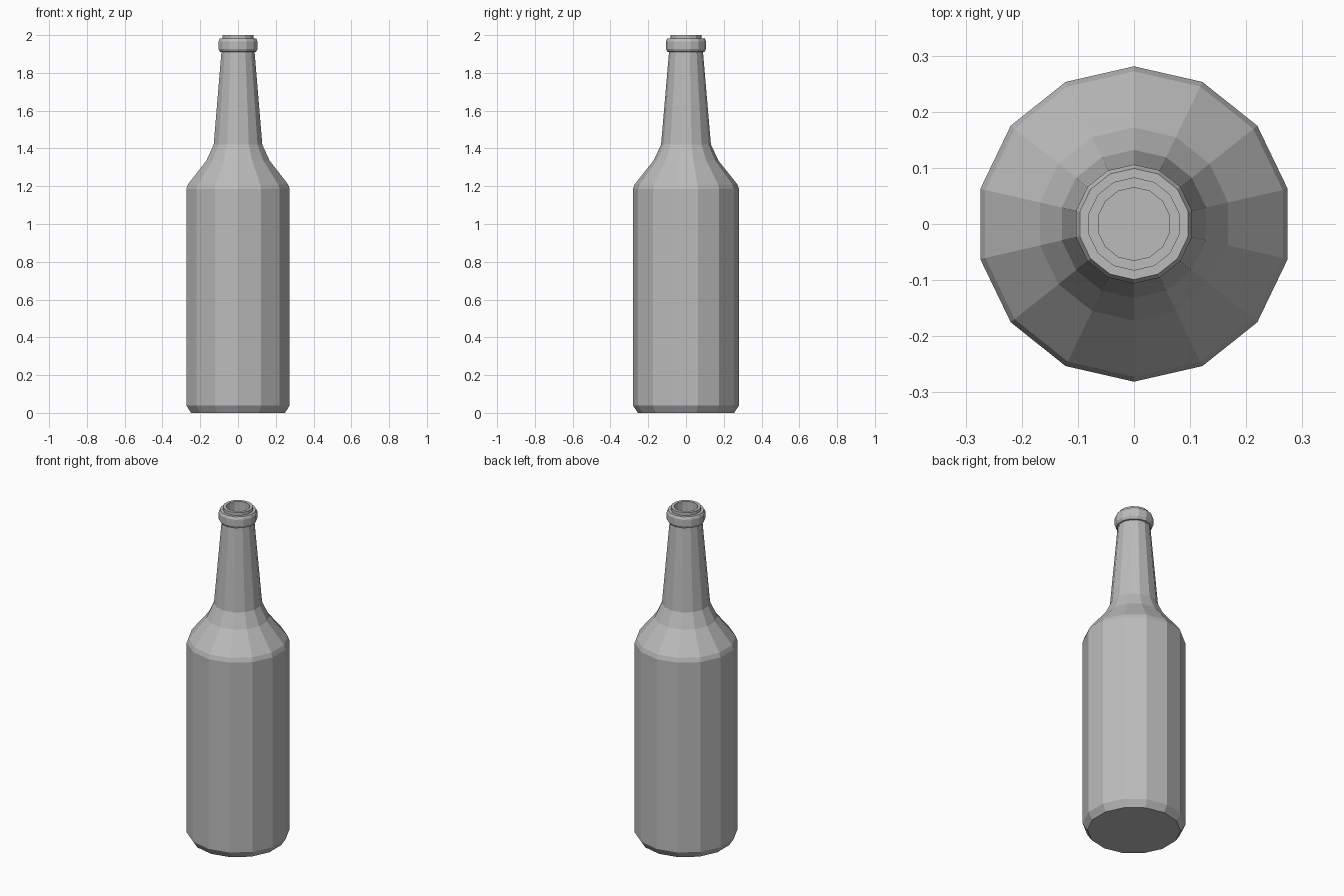
import bpy
import bmesh
from math import sin, cos, pi

cube = bpy.data.objects.get("Cube")
if cube:
    bpy.data.objects.remove(cube, do_unlink=True)

SIDES = 14


def make_material(name, colour):
    mat = bpy.data.materials.new(name)
    mat.use_nodes = True
    mat.diffuse_color = colour
    mat.node_tree.nodes["Principled BSDF"].inputs["Base Color"].default_value = colour
    return mat


def lathe(name, profile, mat):
    """Revolve (radius, height) points into a faceted closed body, capped at both ends."""
    bm = bmesh.new()
    rings = []
    for r, z in profile:
        angles = [2 * pi * i / SIDES for i in range(SIDES)]
        rings.append([bm.verts.new((r * sin(a), r * cos(a), z)) for a in angles])
    for low, high in zip(rings, rings[1:]):
        for i in range(SIDES):
            j = (i + 1) % SIDES
            bm.faces.new((low[i], low[j], high[j], high[i]))
    bm.faces.new(rings[0])
    bm.faces.new(rings[-1])
    bmesh.ops.recalc_face_normals(bm, faces=bm.faces)
    mesh = bpy.data.meshes.new(name)
    bm.to_mesh(mesh)
    bm.free()
    mesh.materials.append(mat)
    obj = bpy.data.objects.new(name, mesh)
    bpy.context.collection.objects.link(obj)
    return obj


grey = make_material("grey glass", (0.5, 0.5, 0.5, 1))

# Outer wall from the chamfered base to the neck
body = [(0.255, 0), (0.281, 0.04), (0.281, 1.185), (0.272, 1.21)]
shoulder = [(0.172, 1.335), (0.132, 1.42)]
neck = [(0.09, 1.91)]
# Rounded collar and the thin lip above it
collar = [(0.098, 1.912), (0.106, 1.927), (0.106, 1.967), (0.099, 1.982)]
lip = [(0.083, 1.982), (0.083, 2.0), (0.065, 2.0)]
# Hollow inside the neck
hollow = [(0.065, 1.45)]

lathe("bottle", body + shoulder + neck + collar + lip + hollow, grey)
